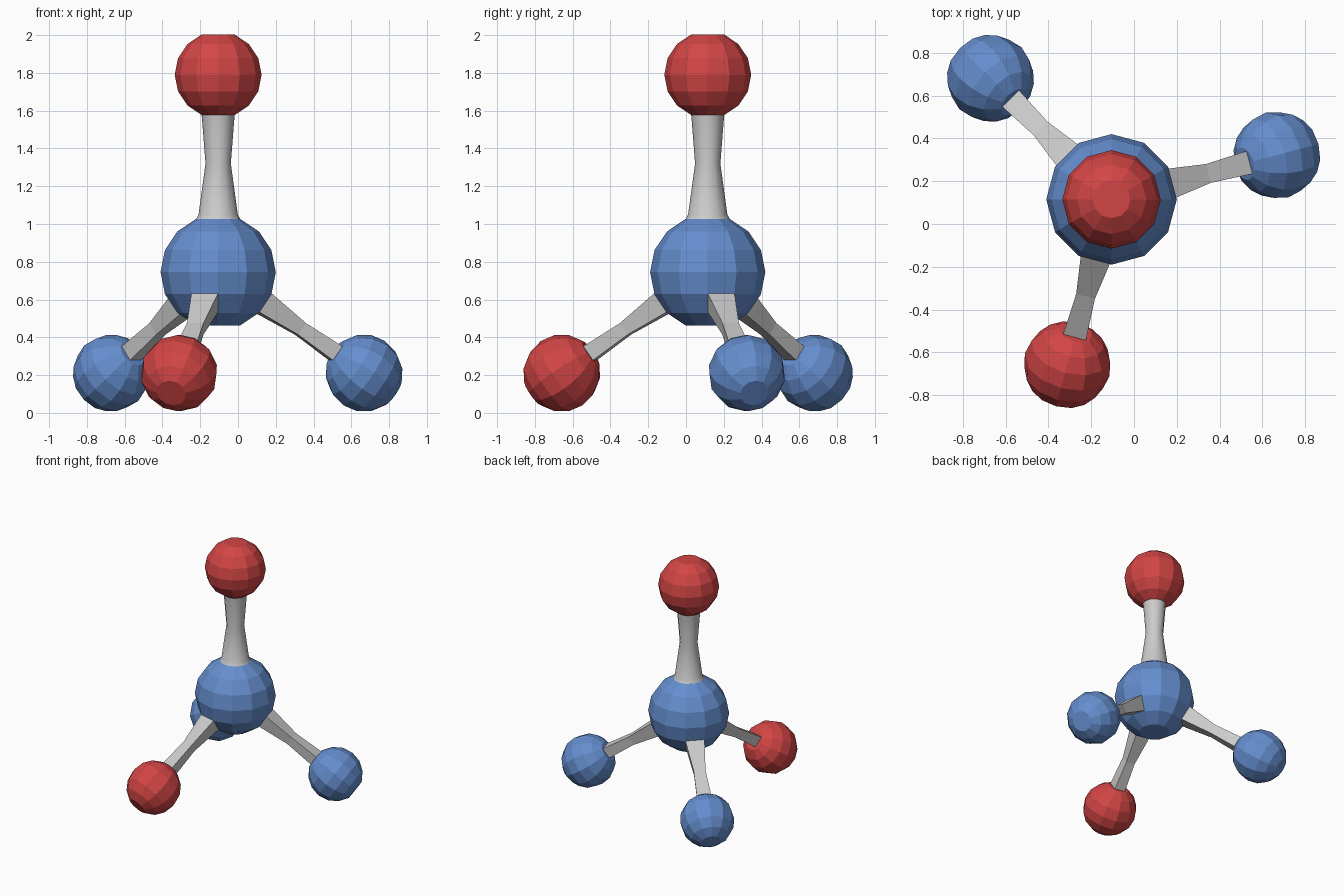
import bpy, bmesh, math
from mathutils import Vector, Matrix

if "Cube" in bpy.data.objects:
    bpy.data.objects.remove(bpy.data.objects["Cube"])

CENTRE = Vector((-0.105, 0.115, 0.745))
CORE_R, TOP_R, BALL_R = 0.305, 0.23, 0.205


def material(name, rgb):
    m = bpy.data.materials.new(name)
    m.diffuse_color = (*rgb, 1)
    m.use_nodes = True
    m.node_tree.nodes["Principled BSDF"].inputs["Base Color"].default_value = m.diffuse_color
    return m


blue = material("blue", (0.13, 0.27, 0.62))
red = material("red", (0.65, 0.06, 0.06))


def finish(bm, name, mat=None, smooth=False):
    bmesh.ops.recalc_face_normals(bm, faces=bm.faces)
    for f in bm.faces:
        f.smooth = smooth
    me = bpy.data.meshes.new(name)
    bm.to_mesh(me)
    bm.free()
    if mat:
        me.materials.append(mat)
    ob = bpy.data.objects.new(name, me)
    bpy.context.collection.objects.link(ob)
    return ob


def ball(name, radius, matrix, mat):
    """12 x 8 sphere whose poles are flattened to 12-sided caps."""
    bm = bmesh.new()
    bmesh.ops.create_uvsphere(bm, u_segments=12, v_segments=8, radius=radius)
    poles = [v for v in bm.verts if abs(v.co.z) > radius * 0.99]
    bmesh.ops.dissolve_verts(bm, verts=poles)
    bm.transform(matrix)
    return finish(bm, name, mat)


def loft(name, rings, smooth=False):
    """Skin a tube through rings of equal point count."""
    bm = bmesh.new()
    loops = [[bm.verts.new(p) for p in ring] for ring in rings]
    n = len(loops[0])
    for a, b in zip(loops, loops[1:]):
        for i in range(n):
            j = (i + 1) % n
            bm.faces.new((a[i], a[j], b[j], b[i]))
    return finish(bm, name, smooth=smooth)


def on_core(polar, azimuth, r=CORE_R):
    p, a = math.radians(polar), math.radians(azimuth)
    return Vector((math.sin(p) * math.cos(a), math.sin(p) * math.sin(a), math.cos(p))) * r


# Core and top ball
ball("core_ball", CORE_R, Matrix.Translation(CENTRE), blue)
ball("top_ball", TOP_R, Matrix.Translation((CENTRE.x, CENTRE.y, 1.79)), red)

# Round waisted upright between the two caps
profile = [(0.117, 1.026), (0.104, 1.05), (0.067, 1.32), (0.085, 1.55), (0.088, 1.578)]
loft("top_bond", [[(CENTRE.x + r * math.cos(i * math.pi / 6),
                    CENTRE.y + r * math.sin(i * math.pi / 6), z) for i in range(12)]
                  for r, z in profile], smooth=True)

# Three square legs growing from core faces, each with a ball
POLAR = 123.75
for name, az, mat in (("right", 15, blue), ("back_left", 135, blue), ("front", 255, red)):
    axis = on_core(POLAR, az, 1)
    face = [on_core(p, az + d) for p, d in ((112.5, -15), (112.5, 15), (135, 15), (135, -15))]
    mid = sum(face, Vector()) / 4
    rings = [[CENTRE + axis * dist + (p - mid) * s for p in face]
             for dist, s in ((mid.length, 1), (0.54, 0.62), (0.785, 0.76))]
    loft(name + "_bond", rings)
    turn = Matrix.Rotation(math.radians(az), 4, 'Z') @ Matrix.Rotation(math.radians(POLAR), 4, 'Y')
    ball(name + "_ball", BALL_R, Matrix.Translation(CENTRE + axis * 0.962) @ turn, mat)
